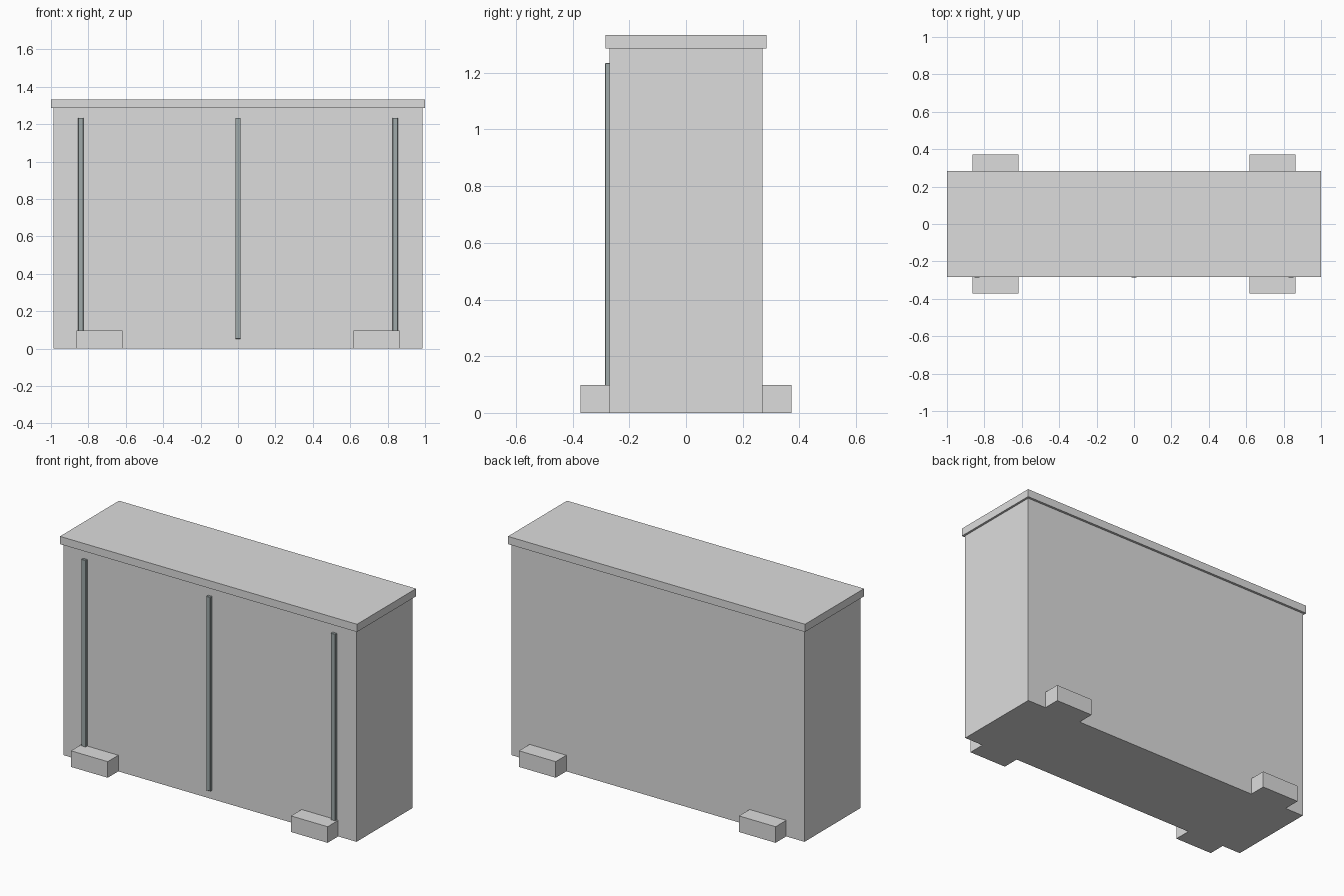
import bpy

if "Cube" in bpy.data.objects:
    bpy.data.objects.remove(bpy.data.objects["Cube"])


def material(name, rgb):
    m = bpy.data.materials.new(name)
    m.diffuse_color = (*rgb, 1.0)
    m.use_nodes = True
    m.node_tree.nodes["Principled BSDF"].inputs["Base Color"].default_value = m.diffuse_color
    return m


grey = material("light grey", (0.72, 0.72, 0.72))
dark = material("blue grey", (0.35, 0.40, 0.40))


def box(name, x, y, z, mat):
    """Box from (min, max) ranges along each axis."""
    ranges = (x, y, z)
    bpy.ops.mesh.primitive_cube_add(size=1, location=[(a + b) / 2 for a, b in ranges])
    ob = bpy.context.object
    ob.name = name
    ob.scale = [b - a for a, b in ranges]
    bpy.ops.object.transform_apply(location=False, rotation=False, scale=True)
    ob.data.materials.append(mat)
    return ob


# Cabinet body and overhanging top
box("cabinet_body", (-0.987, 0.987), (-0.27, 0.27), (0, 1.286), grey)
box("top_slab", (-1, 1), (-0.284, 0.284), (1.286, 1.333), grey)

# Feet sticking out at front and back
for side, sx in (("left", -1), ("right", 1)):
    for end, sy in (("front", -1), ("back", 1)):
        box(f"{end}_{side}_foot", sorted((sx * 0.617, sx * 0.864)),
            sorted((sy * 0.27, sy * 0.372)), (0, 0.098), grey)

# Slim upright strips on the front, with slightly bevelled edges
for name, x in (("left", -0.84), ("middle", 0), ("right", 0.84)):
    strip = box(f"{name}_front_strip", (x - 0.0145, x + 0.0145),
                (-0.286, -0.262), (0.052, 1.234), dark)
    bevel = strip.modifiers.new("soft edges", 'BEVEL')
    bevel.width = 0.002
    bevel.segments = 1
